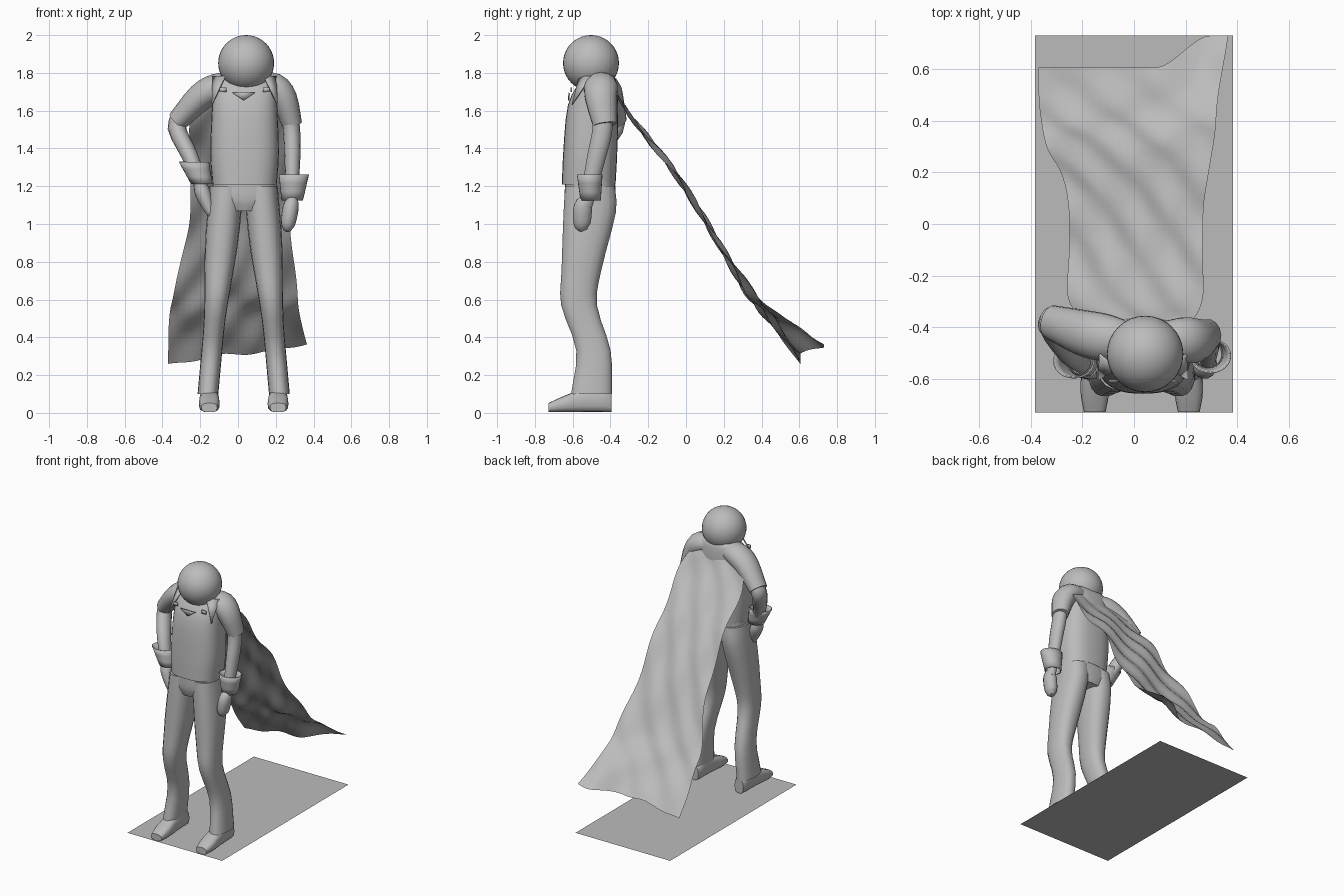
import bpy, bmesh, math
from mathutils import Vector

cube = bpy.data.objects.get("Cube")
if cube:
    bpy.data.objects.remove(cube, do_unlink=True)

GREY = (.5, .5, .5, 1)
grey = bpy.data.materials.new("plain_grey")
grey.use_nodes = True
grey.diffuse_color = GREY
grey.node_tree.nodes["Principled BSDF"].inputs["Base Color"].default_value = GREY

X, Y, Z = Vector((1, 0, 0)), Vector((0, 1, 0)), Vector((0, 0, 1))
MIDDLE = .035


def smoothstep(low, high, value):
    s = min(1, max(0, (value - low) / (high - low)))
    return s * s * (3 - 2 * s)


def refine(rows, steps):
    """Run a smooth curve through rows of numbers."""
    points = [Vector(row) for row in rows]
    tangents = []
    for i in range(len(points)):
        before, after = max(i - 1, 0), min(i + 1, len(points) - 1)
        tangents.append((points[after] - points[before]) / (after - before))
    result = []
    for i in range(len(points) - 1):
        for k in range(steps):
            t = k / steps
            h = smoothstep(0, 1, t)
            result.append(points[i] * (1 - h) + points[i + 1] * h
                          + tangents[i] * t * (1 - t) ** 2
                          - tangents[i + 1] * t * t * (1 - t))
    return result + [points[-1]]


def finish(name, bm, angle=50, recalc=True):
    if recalc:
        bmesh.ops.recalc_face_normals(bm, faces=bm.faces)
    mesh = bpy.data.meshes.new(name)
    bm.to_mesh(mesh)
    bm.free()
    mesh.materials.append(grey)
    ob = bpy.data.objects.new(name, mesh)
    bpy.context.collection.objects.link(ob)
    bpy.ops.object.select_all(action='DESELECT')
    ob.select_set(True)
    bpy.context.view_layer.objects.active = ob
    bpy.ops.object.shade_smooth_by_angle(angle=math.radians(angle))
    return ob


def thicken(ob, thickness):
    ob.modifiers.new("thickness", 'SOLIDIFY').thickness = thickness


def bridge(bm, rows, closed):
    for a, b in zip(rows, rows[1:]):
        for k in range(len(a) if closed else len(a) - 1):
            m = (k + 1) % len(a)
            bm.faces.new((a[k], a[m], b[m], b[k]))


def loft(name, sections, frame=None, sides=18, power=1, steps=3, caps=True):
    """Skin rounded sections (centre, half width, half depth) into a solid."""
    bm = bmesh.new()
    rows = refine(sections, steps)
    centres = [Vector(row[:3]) for row in rows]
    rings = []
    for i, row in enumerate(rows):
        if frame:
            u, v = frame
        else:
            along = centres[min(i + 1, len(rows) - 1)] - centres[max(i - 1, 0)]
            u = Y.cross(along).normalized()
            v = along.cross(u).normalized()
        ring = []
        for k in range(sides):
            angle = math.tau * k / sides
            c, s = (math.copysign(abs(w) ** power, w)
                    for w in (math.cos(angle), math.sin(angle)))
            ring.append(bm.verts.new(centres[i] + u * c * row[3] + v * s * row[4]))
        rings.append(ring)
    bridge(bm, rings, closed=True)
    if caps:
        bm.faces.new(rings[0])
        bm.faces.new(rings[-1])
    return finish(name, bm)


def plate(name, points):
    bm = bmesh.new()
    bm.faces.new([bm.verts.new(p) for p in points])
    thicken(finish(name, bm, recalc=False), .008)


# Ground sheet
bm = bmesh.new()
bmesh.ops.create_grid(bm, x_segments=1, y_segments=1, size=1)
bmesh.ops.scale(bm, verts=bm.verts, vec=(.383, .73, 1))
finish("ground_sheet", bm, recalc=False)

# Head
bm = bmesh.new()
bmesh.ops.create_uvsphere(bm, u_segments=32, v_segments=20, radius=.148)
bmesh.ops.translate(bm, verts=bm.verts, vec=(.043, -.503, 1.852))
finish("head", bm)

# Shirt body, leaning back towards the shoulders
loft("shirt", [
    (MIDDLE, -.515, 1.21, .17, .142), (MIDDLE, -.507, 1.38, .182, .143),
    (MIDDLE, -.492, 1.63, .172, .133), (MIDDLE, -.462, 1.76, .165, .092),
    (MIDDLE, -.44, 1.795, .125, .05)], (X, Y), sides=28, power=.75)

# Trousers: hips, then two mirrored legs that spread and taper
loft("hips", [(MIDDLE, -.505, 1.07, .1, .12), (MIDDLE, -.507, 1.13, .165, .135),
              (MIDDLE, -.508, 1.23, .172, .132)], (X, Y), sides=24, power=.75)
LEG_PROFILE = [(1.2, -.508, .133), (1.06, -.51, .14), (.76, -.553, .107),
               (.57, -.566, .096), (.33, -.49, .092), (.1, -.5, .11)]
for side, sign in (("left", 1), ("right", -1)):
    leg = [(.03 + sign * (.18 - .09 * (z - .2)), y, z,
            .055 + .035 * smoothstep(.4, 1, z), depth)
           for z, y, depth in refine(LEG_PROFILE, 3)]
    loft(side + "_trouser_leg", leg, (X, Y), power=.85, steps=1)
    # Shoe running from heel to toe, flat underneath
    foot = .03 + sign * .182
    shoe = [(-.395, .05, .035), (-.44, .064, .046), (-.54, .062, .05),
            (-.65, .042, .055), (-.728, .024, .042)]
    loft(side + "_shoe", [(foot, y, h + .004, w, h) for y, h, w in shoe],
         (X, Z), sides=16, power=.7)


def arm_part(name, points):
    """Limb piece from points of x, y, z and radius, a little deeper than wide."""
    loft(name, [(x, y, z, r, r * 1.2) for x, y, z, r in points], sides=14)


def wrist_cuff(name, top, bottom):
    cuff = loft(name, [(*top, .08, .068), (*bottom, .057, .054)], (X, Y),
                sides=24, caps=False)
    thicken(cuff, .006)


# Left arm, hanging
arm_part("left_sleeve", [(.1, -.45, 1.74, .06), (.19, -.45, 1.725, .075),
                         (.245, -.45, 1.66, .07), (.287, -.43, 1.525, .053)])
arm_part("left_forearm", [(.275, -.44, 1.58, .045), (.285, -.445, 1.48, .045),
                          (.288, -.475, 1.35, .042), (.285, -.53, 1.1, .03)])
arm_part("left_hand", [(.29, -.52, 1.13, .028), (.28, -.545, 1.09, .042),
                       (.265, -.55, 1, .038), (.262, -.54, .965, .016)])
wrist_cuff("left_wrist_cuff", (.296, -.51, 1.262), (.287, -.505, 1.125))

# Right arm, bent with the hand on the hip
arm_part("right_sleeve", [(-.02, -.45, 1.74, .06), (-.11, -.44, 1.72, .077),
                          (-.2, -.42, 1.67, .074), (-.32, -.38, 1.545, .056)])
arm_part("right_forearm", [(-.29, -.39, 1.58, .046), (-.325, -.385, 1.51, .048),
                           (-.255, -.49, 1.36, .043), (-.2, -.54, 1.22, .034)])
arm_part("right_hand", [(-.205, -.545, 1.22, .032), (-.185, -.55, 1.16, .042),
                        (-.145, -.57, 1.06, .024), (-.137, -.57, 1.04, .01)])
wrist_cuff("right_wrist_cuff", (-.233, -.53, 1.328), (-.192, -.54, 1.212))

# Collar, lapels and chest tabs
plate("collar_point", [(-.03, -.622, 1.695), (.03, -.626, 1.655), (.09, -.622, 1.695)])
for side, sign in (("left", 1), ("right", -1)):
    tab = MIDDLE + sign * .115
    plate(side + "_chest_tab", [(tab + a * .018, -.612, 1.71 + b * .012)
                                for a, b in ((-1, -1), (1, -1), (1, 1), (-1, 1))])
    lapel = [(.1, -.56, 1.78), (.17, -.6, 1.63), (.165, -.5, 1.78)]
    plate(side + "_lapel", [(MIDDLE + sign * x, y, z) for x, y, z in lapel[::-sign]])

# Cape: rows of y, z and both edges, rippled, with its left corner swept back
CAPE_ROWS = [(-.4, 1.75, -.13, .2), (-.3, 1.58, -.25, .265), (-.08, 1.3, -.25, .265),
             (.12, .99, -.26, .275), (.3, .68, -.335, .31), (.44, .51, -.365, .325),
             (.605, .32, -.37, .365)]
COLUMNS = 24
bm = bmesh.new()
rows = refine(CAPE_ROWS, 7)
grid = []
for r, (y, z, right, left) in enumerate(rows):
    t = r / (len(rows) - 1)
    line = []
    for c in range(COLUMNS + 1):
        u = c / COLUMNS
        x = right + (left - right) * u
        ripple = .014 * min(1, t * 4) * math.sin(13 * u + 3 * t) * math.sin(25 * t + 4 * u)
        sweep = .125 * smoothstep(.08, .3, x) * t ** 5
        line.append(bm.verts.new((x, y + ripple * (1 - t ** 8) + sweep,
                                  z + ripple + (.1 * u - .06) * t ** 4)))
    grid.append(line)
bridge(bm, grid, closed=False)
finish("cape", bm, angle=80, recalc=False)
